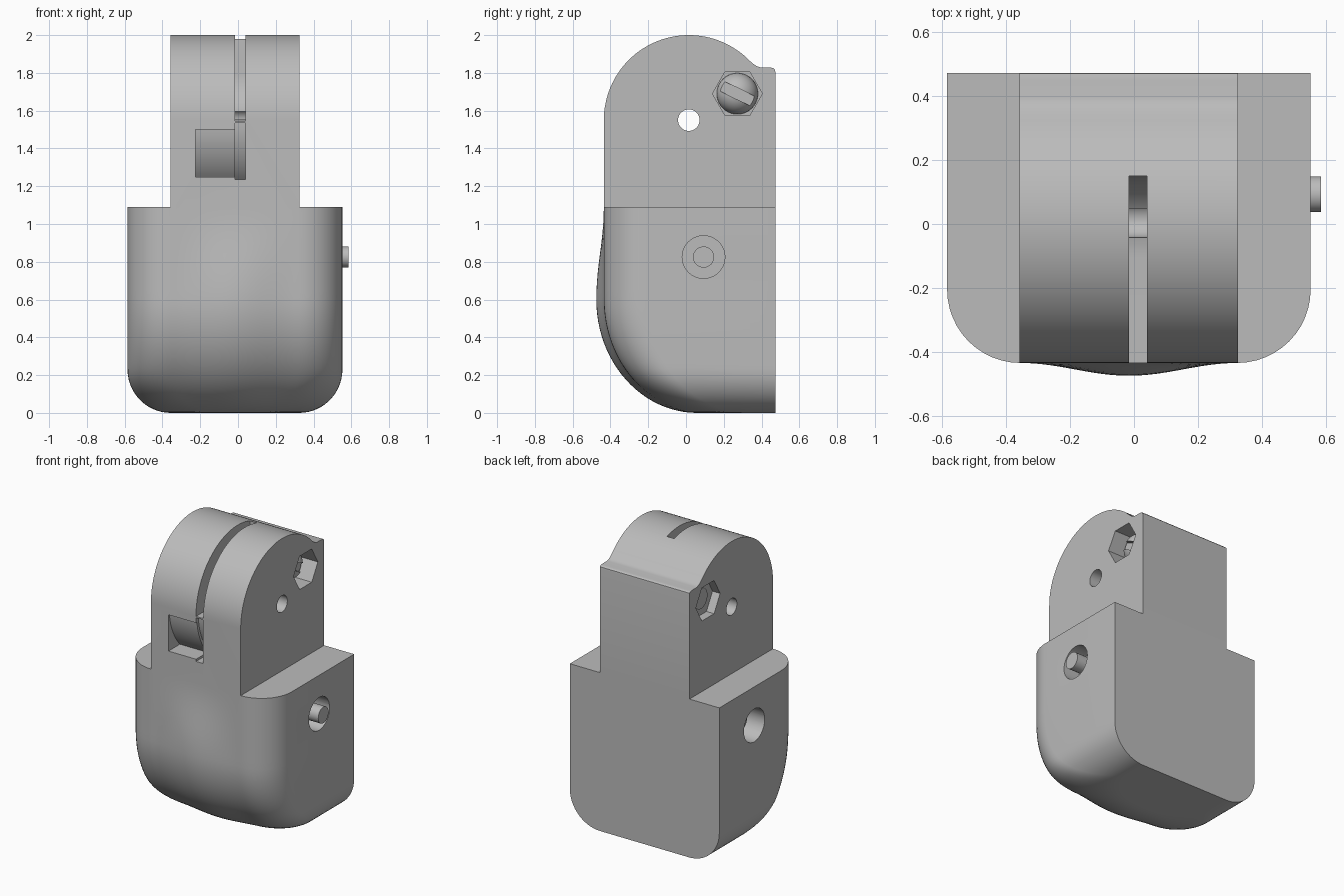
import bpy, bmesh, math
from mathutils import Matrix

if "Cube" in bpy.data.objects:
    bpy.data.objects.remove(bpy.data.objects["Cube"])

grey = bpy.data.materials.new("plain grey")
grey.diffuse_color = (0.5, 0.5, 0.5, 1)
grey.use_nodes = True
grey.node_tree.nodes["Principled BSDF"].inputs["Base Color"].default_value = grey.diffuse_color


def make(name, bm):
    bmesh.ops.recalc_face_normals(bm, faces=bm.faces)
    me = bpy.data.meshes.new(name)
    bm.to_mesh(me)
    bm.free()
    me.materials.append(grey)
    ob = bpy.data.objects.new(name, me)
    bpy.context.collection.objects.link(ob)
    return ob


def prism(name, pts, x0, x1):
    """Extrude a (y, z) outline from x0 to x1."""
    bm = bmesh.new()
    f = bm.faces.new([bm.verts.new((x0, y, z)) for y, z in pts])
    new = bmesh.ops.extrude_face_region(bm, geom=[f])["geom"]
    bmesh.ops.translate(bm, vec=(x1 - x0, 0, 0),
                        verts=[v for v in new if isinstance(v, bmesh.types.BMVert)])
    return make(name, bm)


def arc(cy, cz, r, a0, a1, n):
    return [(cy + r * math.cos(math.radians(a0 + (a1 - a0) * i / n)),
             cz + r * math.sin(math.radians(a0 + (a1 - a0) * i / n))) for i in range(n + 1)]


def disc(name, cy, cz, r, x0, x1, n=40):
    return prism(name, arc(cy, cz, r, 0, 360, n)[:-1], x0, x1)


def combine(ob, other, op="DIFFERENCE"):
    mod = ob.modifiers.new("cut", "BOOLEAN")
    mod.operation, mod.object, mod.solver = op, other, "EXACT"
    bpy.context.view_layer.objects.active = ob
    bpy.ops.object.modifier_apply(modifier=mod.name)
    bpy.data.objects.remove(other)


def smooth(ob):
    bpy.ops.object.select_all(action="DESELECT")
    ob.select_set(True)
    bpy.context.view_layer.objects.active = ob
    bpy.ops.object.shade_smooth_by_angle(angle=math.radians(30))


BACK, FRONT, TOP, CX, R = 0.473, -0.435, 1.09, -0.016, 0.23

# Lower housing: stacked rounded outlines, narrowing to the base, with a front swell
heights = [0.6 * (1 - math.cos(math.pi / 2 * i / 24)) for i in range(25)]
heights += [0.6 + (TOP - 0.6) * i / 10 for i in range(1, 11)]
bm = bmesh.new()
rings = []
for z in heights:
    t = max(0, 1 - z / R)
    half = 0.569 - R * (1 - math.sqrt(1 - t * t))
    t = max(0, 1 - z / 0.6)
    front = 0.1 - 0.535 * math.sqrt(1 - t * t)
    swell = 0.04 * math.sin(math.pi / 2 * min(1, (TOP - z) / 0.49)) ** 2
    flat = half - R
    outline = [(-half, BACK)] + arc(-flat, front + R, R, 180, 270, 12)
    outline += [(-flat + 2 * flat * i / 24, front) for i in range(1, 24)]
    outline += arc(flat, front + R, R, 270, 360, 12) + [(half, BACK)]
    ring = []
    for x, y in outline:
        bump = math.cos(math.pi / 2 * x / 0.34) ** 2 if abs(x) < 0.34 else 0
        ring.append(bm.verts.new((x + CX, y - swell * bump, z)))
    rings.append(ring)
for a, b in zip(rings, rings[1:]):
    for i in range(len(a)):
        j = (i + 1) % len(a)
        bm.faces.new((a[i], a[j], b[j], b[i]))
bm.faces.new(rings[0])
bm.faces.new(rings[-1])
housing = make("housing", bm)

# Upper hinge block with a round crown and a small rear lip
crown = [(BACK, TOP), (FRONT, TOP)] + arc(0.015, 1.55, 0.45, 180, 44, 48)
crown += [(0.36, 1.845), (0.375, 1.835), (0.395, 1.829), (0.45, 1.828),
          (0.463, 1.825), (0.471, 1.817), (BACK, 1.805)]
hinge = prism("hinge_block", crown, -0.358, 0.325)

# Hinge pin hole
combine(hinge, disc("pin_hole", 0.015, 1.55, 0.057, -1, 1))

# Hexagonal screw recesses on both sides
SY, SZ = 0.272, 1.69
combine(hinge, disc("hex_right", SY, SZ, 0.132, 0.17, 1, 6))
combine(hinge, disc("hex_left", SY, SZ, 0.132, -1, -0.30, 6))

# Upper string slot with a concave rear end
combine(hinge, prism("slot", [(-0.6, 1.545)] + arc(-0.105, 1.80, 0.255, 270, 360, 16)
                     + [(0.15, 2.2), (-0.6, 2.2)], -0.015, 0.04))


# Front window and the deeper groove beside it, curved around the hinge axis
def curved_pocket(name, r, top, bottom, x0, x1):
    a0 = 180 + math.degrees(math.asin((1.55 - top) / r))
    a1 = 180 + math.degrees(math.asin((1.55 - bottom) / r))
    combine(hinge, prism(name, arc(0.015, 1.55, r, a0, a1, 16)
                         + [(-0.6, bottom), (-0.6, top)], x0, x1))


curved_pocket("window", 0.443, 1.50, 1.25, -0.225, 0.0)
curved_pocket("groove", 0.425, 1.535, 1.235, -0.015, 0.04)

# Round recesses in the sides of the lower housing
PY, PZ = 0.093, 0.825
combine(housing, disc("recess_right", PY, PZ, 0.113, 0.43, 1))
combine(housing, disc("recess_left", PY, PZ, 0.113, -1, -0.44))
combine(housing, hinge, "UNION")
smooth(housing)

# Button pins standing in the recesses
smooth(disc("button_pin_right", PY, PZ, 0.056, 0.40, 0.585))
smooth(disc("button_pin_left", PY, PZ, 0.056, -0.49, -0.40))

# Domed screw head with a tilted slot
bm = bmesh.new()
bmesh.ops.create_uvsphere(bm, u_segments=40, v_segments=24, radius=0.109)
bmesh.ops.rotate(bm, matrix=Matrix.Rotation(math.pi / 2, 3, "Y"), verts=bm.verts)
bmesh.ops.translate(bm, vec=(0.17, SY, SZ), verts=bm.verts)
head = make("screw_head", bm)
bm = bmesh.new()
bmesh.ops.create_cube(bm, size=1)
bmesh.ops.scale(bm, vec=(0.1, 0.4, 0.056), verts=bm.verts)
bmesh.ops.rotate(bm, matrix=Matrix.Rotation(math.radians(-26), 3, "X"), verts=bm.verts)
bmesh.ops.translate(bm, vec=(0.28, SY, SZ), verts=bm.verts)
combine(head, make("screw_slot", bm))
combine(head, disc("screw_trim", SY, SZ, 0.3, -0.2, 0.165))
smooth(head)

# Screw end in the left recess
smooth(disc("screw_end", SY, SZ, 0.07, -0.305, -0.28))
